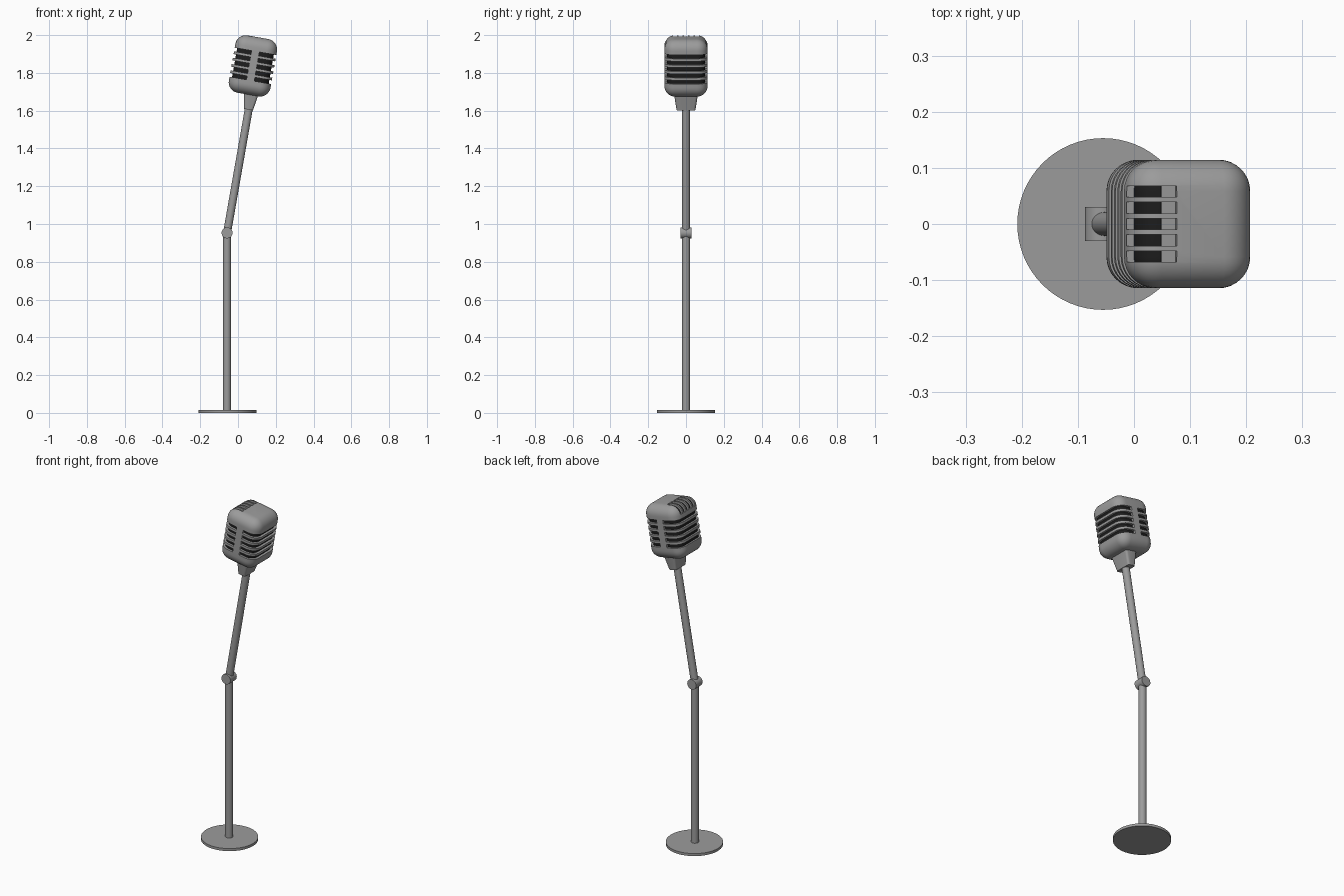
import bpy, bmesh, math
from mathutils import Matrix, Vector

if "Cube" in bpy.data.objects:
    bpy.data.objects.remove(bpy.data.objects["Cube"])

TILT = math.radians(10)
HEAD = Matrix.Translation((0.079, 0, 1.837)) @ Matrix.Rotation(TILT, 4, 'Y')
SIZE = Vector((0.224, 0.229, 0.308))


def material(name, value):
    m = bpy.data.materials.new(name)
    m.diffuse_color = (value, value, value, 1)
    m.use_nodes = True
    m.node_tree.nodes["Principled BSDF"].inputs["Base Color"].default_value = m.diffuse_color
    return m


GREY = material("grey_metal", 0.33)
BLACK = material("dark_grille", 0.012)


def finish(name, bm, mat, matrix=Matrix()):
    bmesh.ops.recalc_face_normals(bm, faces=bm.faces)
    mesh = bpy.data.meshes.new(name)
    bm.to_mesh(mesh)
    bm.free()
    mesh.materials.append(mat)
    ob = bpy.data.objects.new(name, mesh)
    ob.matrix_world = matrix
    bpy.context.collection.objects.link(ob)
    return ob


def rod(name, a, b, radius, segments=40):
    a, b = Vector(a), Vector(b)
    d = b - a
    m = Matrix.Translation((a + b) / 2) @ d.to_track_quat('Z', 'Y').to_matrix().to_4x4()
    bm = bmesh.new()
    bmesh.ops.create_cone(bm, cap_ends=True, segments=segments, radius1=radius,
                          radius2=radius, depth=d.length)
    return finish(name, bm, GREY, m)


def add_box(bm, lo, hi):
    lo, hi = Vector(lo), Vector(hi)
    m = Matrix.Translation((lo + hi) / 2) @ Matrix.Diagonal((*(hi - lo), 1))
    return bmesh.ops.create_cube(bm, size=1, matrix=m)["verts"]


def rounded_box(name, inset, mat):
    bm = bmesh.new()
    half = SIZE / 2 - Vector((inset,) * 3)
    add_box(bm, -half, half)
    bmesh.ops.bevel(bm, geom=bm.edges[:], offset=0.056 - inset, segments=8,
                    profile=0.5, affect='EDGES')
    return finish(name, bm, mat, HEAD)


def cut(ob, cutter):
    mod = ob.modifiers.new("cut", 'BOOLEAN')
    mod.operation, mod.solver, mod.object = 'DIFFERENCE', 'EXACT', cutter
    bpy.context.view_layer.objects.active = ob
    bpy.ops.object.modifier_apply(modifier=mod.name)
    bpy.data.objects.remove(cutter)


# Stand: base disc, pole, hinge barrel, tilted arm
rod("base", (-0.055, 0, 0), (-0.055, 0, 0.015), 0.153, 64)
rod("pole", (-0.058, 0, 0.01), (-0.058, 0, 0.95), 0.021)
rod("hinge", (-0.058, -0.03, 0.953), (-0.058, 0.03, 0.953), 0.029)
rod("arm", (-0.058, 0, 0.953), HEAD @ Vector((0.018, 0, -0.2)), 0.021)

# Neck: tapered block with rounded upright edges
bm = bmesh.new()
for v in add_box(bm, (-0.022, -0.064, -0.232), (0.056, 0.064, -0.14)):
    if v.co.z < -0.2:
        v.co.x = 0.017 + (v.co.x - 0.017) * 0.62
        v.co.y *= 0.78
upright = [e for e in bm.edges if abs(e.verts[0].co.z - e.verts[1].co.z) > 0.05]
bmesh.ops.bevel(bm, geom=upright, offset=0.012, segments=4, profile=0.5, affect='EDGES')
finish("neck", bm, GREY, HEAD)

# Head: hollow shell with a dark core showing through its slots
shell = rounded_box("head_shell", 0, GREY)
hollow = rounded_box("hollow_cutter", 0.013, GREY)
bm = bmesh.new()
for i in range(-2, 3):
    z = i * 0.034
    for s in (-1, 1):  # side slots, leaving a front and a back bar
        xs = sorted((s * 0.021, s * 0.2))
        add_box(bm, (xs[0], -0.2, z - 0.010), (xs[1], 0.2, z + 0.010))
    y = i * 0.029  # top slots running over the left edge
    add_box(bm, (-0.2, y - 0.01, 0.103), (-0.03, y + 0.01, 0.2))
slots = finish("slot_cutter", bm, GREY, HEAD)
bpy.context.view_layer.update()
cut(shell, hollow)
cut(shell, slots)
rounded_box("grille_core", 0.0135, BLACK)

# Grey ends inside the top slots
bm = bmesh.new()
add_box(bm, (-0.056, -0.07, 0.136), (-0.028, 0.07, 0.1425))
finish("slot_ends", bm, GREY, HEAD)

# Smooth shading with sharp edges kept
for ob in bpy.context.scene.objects:
    ob.select_set(True)
    bpy.context.view_layer.objects.active = ob
bpy.ops.object.shade_smooth_by_angle(angle=math.radians(35))
